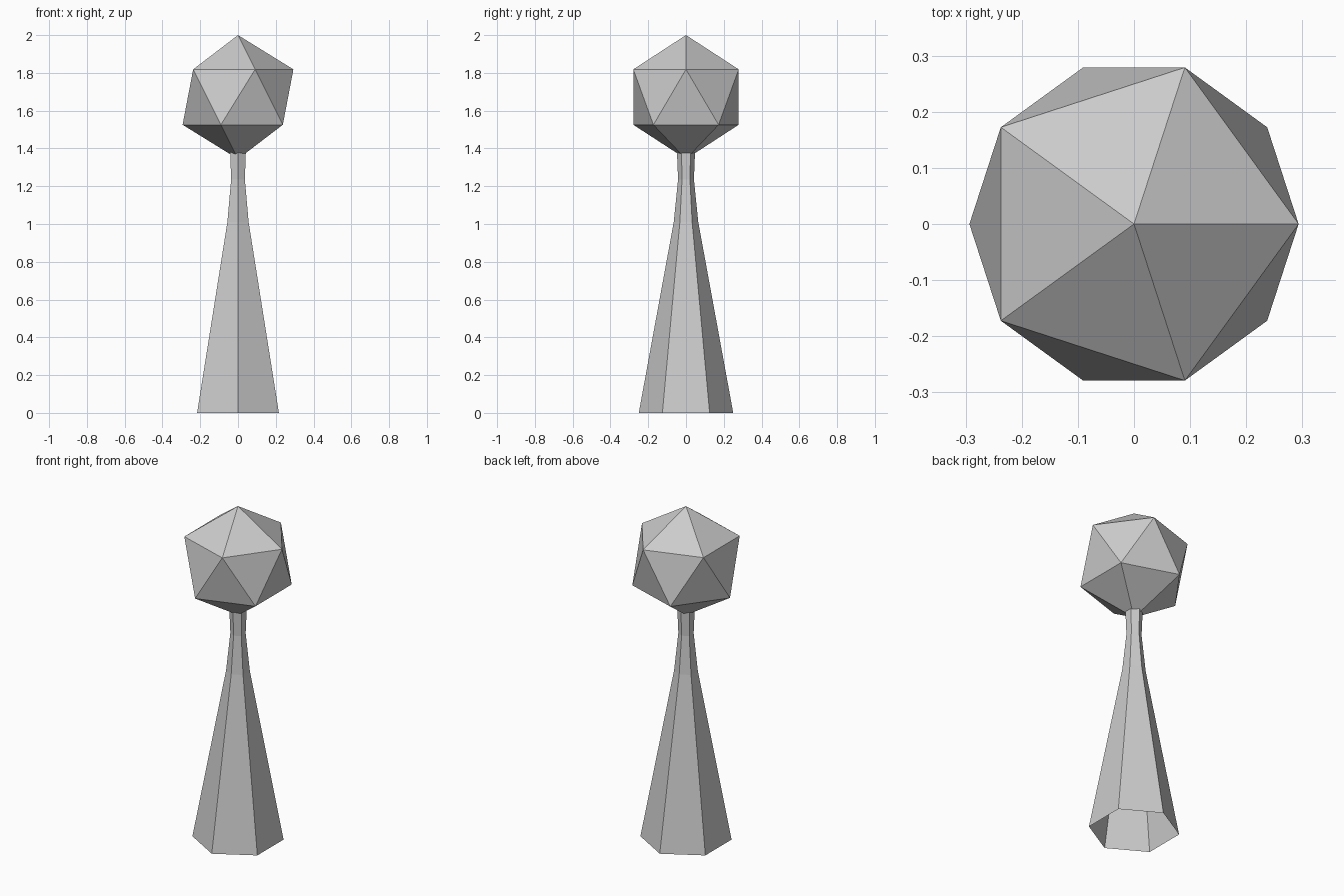
import bpy, bmesh
from math import sin, cos, pi, sqrt

if "Cube" in bpy.data.objects:
    bpy.data.objects.remove(bpy.data.objects["Cube"])


def ring(bm, n, r, z, phase):
    return [bm.verts.new((r * cos(phase + 2 * pi * i / n),
                          r * sin(phase + 2 * pi * i / n), z)) for i in range(n)]


def finish(bm, name):
    bmesh.ops.recalc_face_normals(bm, faces=bm.faces[:])
    mesh = bpy.data.meshes.new(name)
    bm.to_mesh(mesh)
    bm.free()
    obj = bpy.data.objects.new(name, mesh)
    bpy.context.collection.objects.link(obj)
    return obj


# Tapered six-sided stem, hollow and open at the foot
bm = bmesh.new()
profile = [(0.25, 0.0), (0.065, 1.01), (0.042, 1.235), (0.048, 1.385)]
rings = [ring(bm, 6, r, z, pi / 2) for r, z in profile]
for low, high in zip(rings, rings[1:]):
    for i in range(6):
        j = (i + 1) % 6
        bm.faces.new((low[i], low[j], high[j], high[i]))
finish(bm, "stem")

# Icosahedron head, point up, with one upper corner facing +x
bm = bmesh.new()
R = 0.328
centre = 2 - R
ring_r, ring_z = 2 * R / sqrt(5), R / sqrt(5)
ring(bm, 5, ring_r, centre + ring_z, 0)
ring(bm, 5, ring_r, centre - ring_z, pi)
bm.verts.new((0, 0, centre + R))
bm.verts.new((0, 0, centre - R))
bmesh.ops.convex_hull(bm, input=bm.verts[:])
finish(bm, "head")
